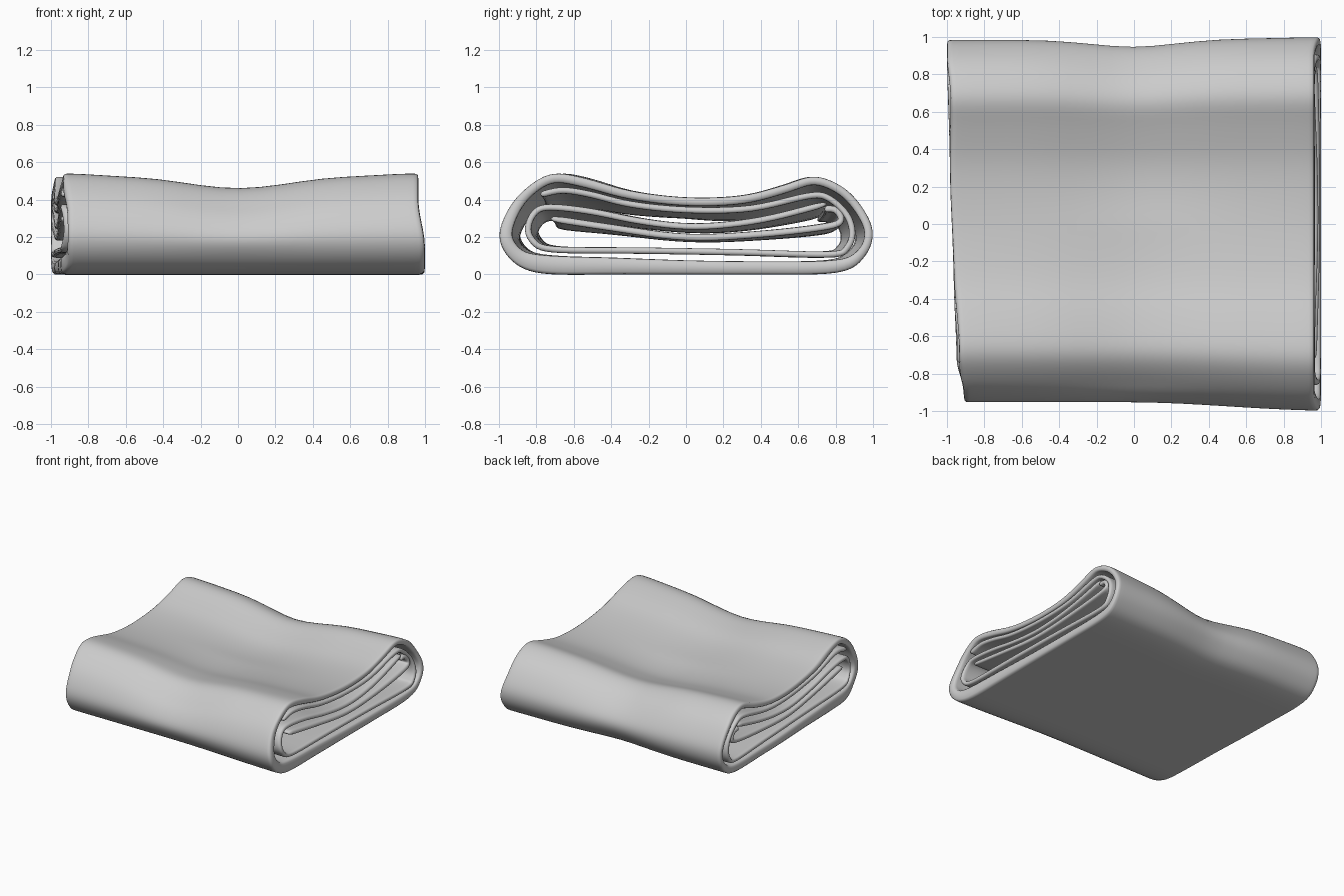
import bpy, bmesh, math
from mathutils import Vector

if "Cube" in bpy.data.objects:
    bpy.data.objects.remove(bpy.data.objects["Cube"])

STATIONS = [0, 0.012, 0.05, 0.15, 0.27, 0.39, 0.5, 0.61, 0.73, 0.85, 0.95, 0.988, 1]
FRONT = [(-1, 0.955), (0, 0.955), (1, 1.0)]
BACK = [(-1, 0.985), (-0.4, 0.985), (-0.03, 0.94), (0.45, 0.99), (1, 1.0)]


def spline(pts, n, closed=False):
    # Smooth curve through the profile points
    p = [Vector(q) for q in pts]
    if closed:
        p = [p[-1]] + p + p[:2]
    else:
        p = [2 * p[0] - p[1]] + p + [2 * p[-1] - p[-2]]
    out = []
    for i in range(1, len(p) - 2):
        for k in range(n):
            t = k / n
            a, b, c, d = p[i - 1:i + 3]
            out.append(0.5 * (2 * b + (c - a) * t + (2 * a - 5 * b + 4 * c - d) * t * t
                              + (3 * b - a - 3 * c + d) * t ** 3))
    return out if closed else out + [p[-2]]


def interp(x, table):
    for (x0, v0), (x1, v1) in zip(table, table[1:]):
        if x <= x1:
            t = max(0, (x - x0) / (x1 - x0))
            return v0 + (v1 - v0) * t * t * (3 - 2 * t)
    return table[-1][1]


def place(s, y, z):
    # Uneven fold lines, sagging middle and slanted end edges
    left = interp(y, [(-0.95, -0.91), (-0.75, -0.95), (-0.3, -0.965), (0.3, -0.985), (0.9, -1.0)])
    left += interp(z, [(0.42, 0.0), (0.5, 0.015)])
    right = interp(z, [(0.15, 1.0), (0.4, 0.965)])
    x = left + (right - left) * s
    y *= interp(x, BACK) if y > 0 else interp(x, FRONT)
    lift = min(1, max(0, (z - 0.13) / 0.3))
    middle = interp(abs(x), [(0, 1.0), (0.55, 0.2), (0.9, 0.0)])
    z -= 0.085 * lift * middle * (0.35 + 0.65 * min(1, abs(y) / 0.6))
    z -= 0.025 * lift * math.exp(-((x - 0.1) / 0.5) ** 2 - ((y - 0.15) / 0.3) ** 2)
    return x, y, z


def finish(name, bm):
    bmesh.ops.recalc_face_normals(bm, faces=bm.faces)
    me = bpy.data.meshes.new(name)
    bm.to_mesh(me)
    bm.free()
    ob = bpy.data.objects.new(name, me)
    bpy.context.collection.objects.link(ob)
    sub = ob.modifiers.new("Soft", 'SUBSURF')
    sub.levels = sub.render_levels = 1
    for f in me.polygons:
        f.use_smooth = True


def folded_layer(name, profile, closed=False):
    # Each profile point is (y, z, thickness); cloth lies on both sides when
    # open, and inside the outline when closed
    path = spline(profile, 3, closed)
    n = len(path)
    outer, inner = [], []
    for j, q in enumerate(path):
        a = path[(j - 1) % n] if closed else path[max(j - 1, 0)]
        b = path[(j + 1) % n] if closed else path[min(j + 1, n - 1)]
        d = (b - a).xy.normalized()
        side = Vector((d.y, -d.x)) * q.z
        outer.append(q.xy if closed else q.xy - side * 0.5)
        inner.append(q.xy + (side if closed else side * 0.5))
    bm = bmesh.new()
    rows = [[bm.verts.new(place(s, *p)) for p in outer + inner] for s in STATIONS]
    last = n if closed else n - 1
    for r0, r1 in zip(rows, rows[1:]):
        for j in range(last):
            k = (j + 1) % n
            bm.faces.new((r0[j], r0[k], r1[k], r1[j]))
            bm.faces.new((r0[n + j], r1[n + j], r1[n + k], r0[n + k]))
        if not closed:
            for j in (0, n - 1):
                bm.faces.new((r0[j], r1[j], r1[n + j], r0[n + j]))
    for r in (rows[0], rows[-1]):
        for j in range(last):
            k = (j + 1) % n
            bm.faces.new((r[j], r[n + j], r[n + k], r[k]))
    finish(name, bm)


def even(points, thick):
    return [(y, z, thick) for y, z in points]


# Outer wrap: outline clockwise, with the doubled-up thicker base
folded_layer("towel_outer_wrap", [
    (0.0, 0.0, 0.075), (-0.4, 0.0, 0.09), (-0.77, 0.003, 0.1), (-0.93, 0.07, 0.08),
    (-1.0, 0.2, 0.07), (-0.95, 0.35, 0.06), (-0.85, 0.465, 0.05), (-0.71, 0.54, 0.05),
    (-0.52, 0.51, 0.05), (-0.3, 0.447, 0.045), (0.0, 0.412, 0.045), (0.3, 0.422, 0.045),
    (0.52, 0.477, 0.045), (0.69, 0.525, 0.045), (0.85, 0.46, 0.045), (0.955, 0.34, 0.045),
    (1.0, 0.22, 0.045), (0.96, 0.1, 0.05), (0.82, 0.008, 0.07), (0.4, 0.0, 0.07)], True)

# Inner roll: under the top, round the right fold, along the bottom, up the left fold
folded_layer("towel_inner_roll", even([
    (-0.78, 0.425), (-0.66, 0.45), (-0.5, 0.425), (-0.3, 0.375), (0.0, 0.345),
    (0.35, 0.352), (0.65, 0.42), (0.76, 0.41), (0.86, 0.32),
    (0.89, 0.22), (0.86, 0.14), (0.77, 0.105), (0.3, 0.118), (-0.3, 0.128),
    (-0.72, 0.133), (-0.82, 0.18), (-0.845, 0.25), (-0.81, 0.33), (-0.73, 0.36),
    (-0.5, 0.335), (-0.25, 0.285), (0.05, 0.255), (0.4, 0.29), (0.76, 0.38)], 0.034))

# Innermost flap
folded_layer("towel_inner_flap", even([
    (-0.73, 0.3), (-0.4, 0.25), (0.0, 0.198), (0.4, 0.215), (0.75, 0.255),
    (0.83, 0.29), (0.8, 0.345), (0.74, 0.35)], 0.036))
